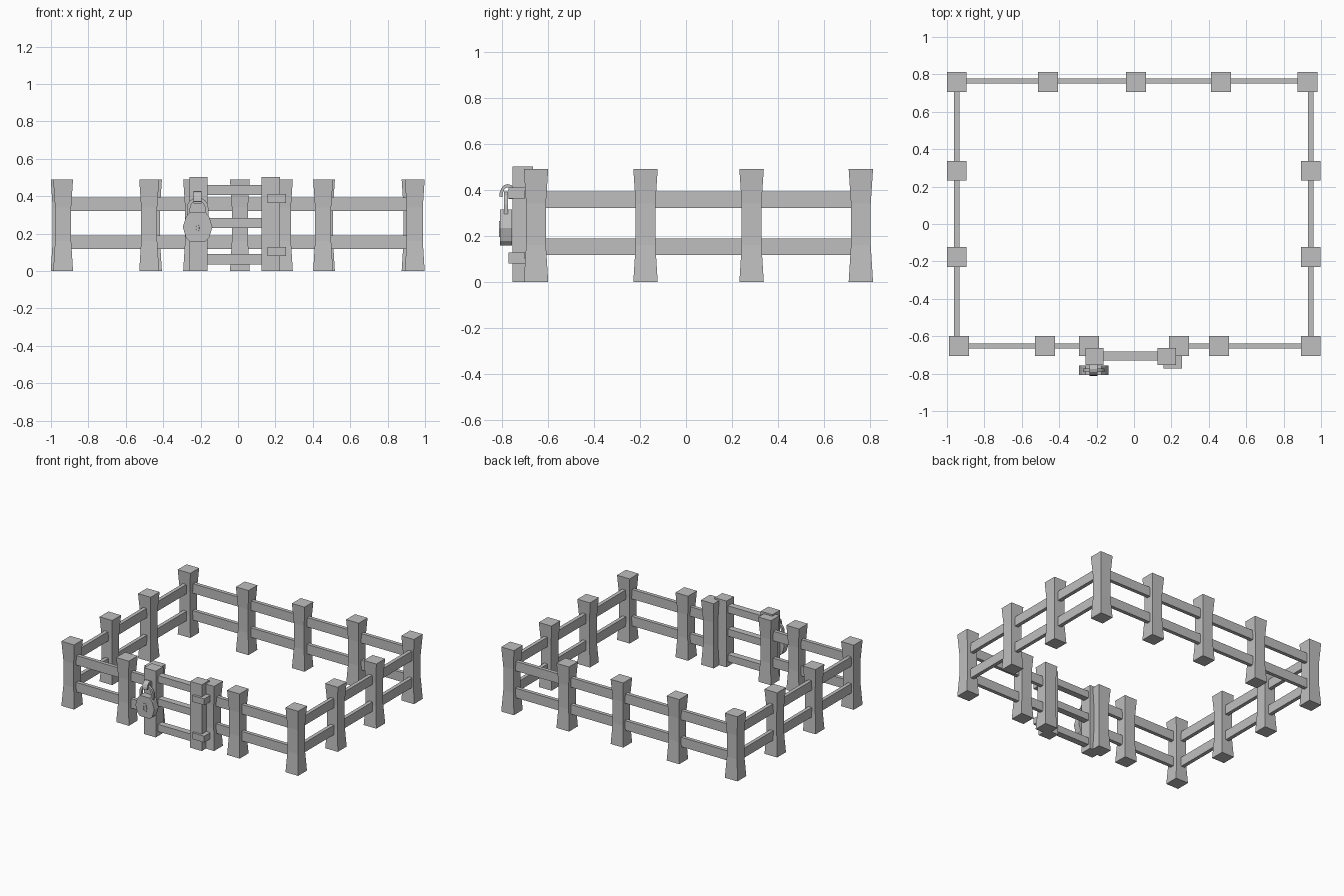
import bpy, bmesh, math
from mathutils import Vector

old = bpy.data.objects.get("Cube")
if old:
    bpy.data.objects.remove(old, do_unlink=True)

grey = bpy.data.materials.new("plain_grey")
grey.use_nodes = True
grey.diffuse_color = (0.52, 0.52, 0.52, 1)
grey.node_tree.nodes["Principled BSDF"].inputs["Base Color"].default_value = (0.52, 0.52, 0.52, 1)


def finish(name, bm):
    bmesh.ops.recalc_face_normals(bm, faces=bm.faces)
    mesh = bpy.data.meshes.new(name)
    bm.to_mesh(mesh)
    bm.free()
    mesh.materials.append(grey)
    ob = bpy.data.objects.new(name, mesh)
    bpy.context.collection.objects.link(ob)
    return ob


def loft(name, rings):
    """Skin a list of closed rings of points and cap both ends."""
    bm = bmesh.new()
    loops = [[bm.verts.new(p) for p in ring] for ring in rings]
    for a, b in zip(loops, loops[1:]):
        for i in range(len(a)):
            j = (i + 1) % len(a)
            bm.faces.new((a[i], a[j], b[j], b[i]))
    bm.faces.new(loops[0])
    bm.faces.new(loops[-1])
    return finish(name, bm)


def box(name, x, y, z):
    """Box from (low, high) ranges along each axis."""
    def ring(h):
        return [(x[0], y[0], h), (x[1], y[0], h), (x[1], y[1], h), (x[0], y[1], h)]
    return loft(name, [ring(z[0]), ring(z[1])])


def post(name, x, y):
    """Square post, flared at the foot and the head."""
    rings = []
    for z, r in ((0, 0.053), (0.16, 0.043), (0.34, 0.043), (0.49, 0.053)):
        rings.append([(x + sx * r, y + sy * r, z)
                      for sx, sy in ((-1, -1), (1, -1), (1, 1), (-1, 1))])
    return loft(name, rings)


def rails(name, start, end):
    """Upper and lower rail between two post centres."""
    t = 0.014
    for level, z in (("lower", 0.153), ("upper", 0.357)):
        xs = sorted((start[0], end[0]))
        ys = sorted((start[1], end[1]))
        if xs[1] - xs[0] > ys[1] - ys[0]:
            ys = (ys[0] - t, ys[0] + t)
        else:
            xs = (xs[0] - t, xs[0] + t)
        box(f"{name}_{level}_rail", xs, ys, (z - 0.036, z + 0.036))


def arch(name, path, half, side):
    """Square-section bar swept along a flat path; side is the plane normal."""
    side = Vector(side)
    pts = [Vector(p) for p in path]
    rings = []
    for i, p in enumerate(pts):
        d = (pts[min(i + 1, len(pts) - 1)] - pts[max(i - 1, 0)]).normalized()
        out = d.cross(side)
        rings.append([p + out * a * half[0] + side * b * half[1]
                      for a, b in ((-1, -1), (1, -1), (1, 1), (-1, 1))])
    return loft(name, rings)


# Fence posts
front_y, back_y, left_x, right_x = -0.652, 0.76, 0.945, -0.948
for i, x in enumerate((right_x, -0.46, 0.01, 0.465, 0.928)):
    post(f"back_post_{i + 1}", x, back_y)
for i, x in enumerate((-0.935, -0.475, -0.24, 0.24, 0.455, left_x)):
    post(f"front_post_{i + 1}", x, front_y)
for i, y in enumerate((-0.176, 0.285)):
    post(f"left_post_{i + 1}", left_x, y)
    post(f"right_post_{i + 1}", right_x, y)

# Fence rails
rails("back", (right_x, back_y + 0.004), (0.928, back_y + 0.004))
rails("left", (left_x, front_y), (left_x, back_y))
rails("right", (right_x, front_y), (right_x, back_y))
rails("front_right", (-0.935, front_y), (-0.24, front_y))
rails("front_left", (0.24, front_y), (left_x, front_y))

# Gate
for side, x in (("right", -0.211), ("left", 0.175)):
    box(f"gate_{side}_stile", (x - 0.049, x + 0.049), (-0.754, -0.664), (0, 0.502))
for i, z in enumerate((0.063, 0.257, 0.433)):
    box(f"gate_rail_{i + 1}", (-0.211, 0.175), (-0.729, -0.681), (z - 0.027, z + 0.027))
for level, z in (("lower", 0.104), ("upper", 0.387)):
    box(f"{level}_hinge", (0.158, 0.257), (-0.772, -0.7), (z - 0.024, z + 0.024))

# Staple on the gate, with the shackle hanging through it
lock_x, lock_y = -0.216, -0.782
box("staple_plate", (lock_x - 0.022, lock_x + 0.022), (-0.772, -0.7), (0.36, 0.412))
arc = [math.pi * i / 8 for i in range(9)]
arch("staple", [(lock_x, -0.775 - 0.03 * math.cos(a), 0.37 + 0.048 * math.sin(a)) for a in arc],
     (0.007, 0.021), (1, 0, 0))
shackle = [(lock_x - 0.049 * math.cos(a), lock_y, 0.335 + 0.049 * math.sin(a)) for a in arc]
shackle = [(lock_x - 0.049, lock_y, 0.27)] + shackle + [(lock_x + 0.049, lock_y, 0.27)]
arch("shackle", shackle, (0.009, 0.009), (0, 1, 0))

# Padlock body and keyhole plate
half = ((0.042, 0.315), (0.062, 0.29), (0.079, 0.235), (0.062, 0.178), (0.042, 0.158))
outline = [(w, z) for w, z in half] + [(-w, z) for w, z in reversed(half)]
loft("padlock_body", [[(lock_x + w, y, z) for w, z in outline] for y in (-0.808, -0.756)])
hole = ((0.01, 0.265), (0.018, 0.23), (0.01, 0.195), (-0.01, 0.195), (-0.018, 0.23), (-0.01, 0.265))
loft("keyhole_plate", [[(lock_x + w * s, y, 0.23 + (z - 0.23) * s) for w, z in hole]
                       for y, s in ((-0.805, 1), (-0.812, 1), (-0.812, 0.55), (-0.809, 0.5))])
